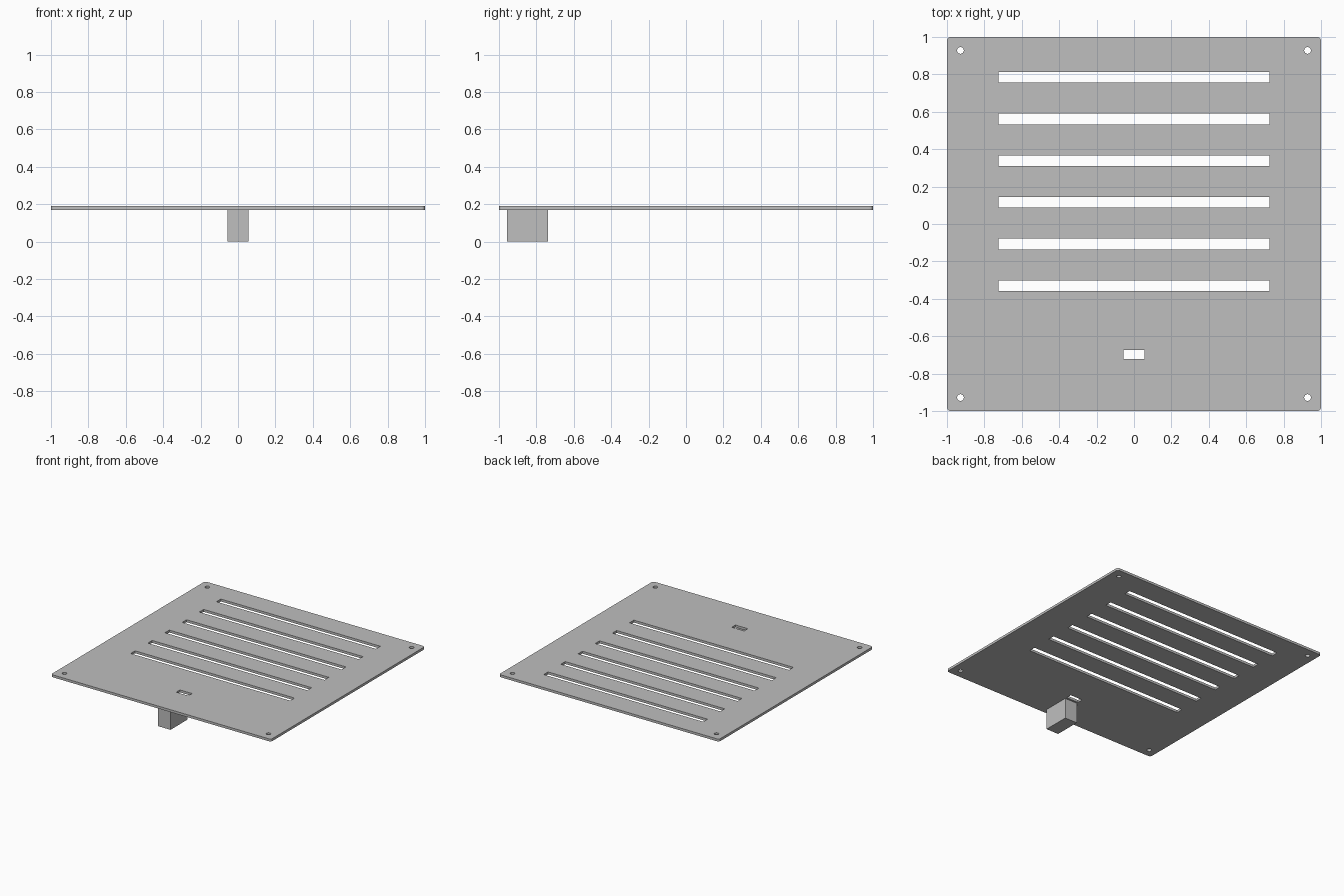
import bpy
import math

if "Cube" in bpy.data.objects:
    bpy.data.objects.remove(bpy.data.objects["Cube"])

PLATE_BOTTOM, PLATE_TOP = 0.17, 0.19

grey = bpy.data.materials.new("plain grey")
grey.diffuse_color = (0.52, 0.52, 0.52, 1)
grey.use_nodes = True
grey.node_tree.nodes["Principled BSDF"].inputs["Base Color"].default_value = grey.diffuse_color


def rounded_rect(cx, cy, hx, hy, r, steps=6):
    """Outline of a rectangle with rounded corners."""
    pts = []
    for i, (sx, sy) in enumerate([(1, 1), (-1, 1), (-1, -1), (1, -1)]):
        for k in range(steps + 1):
            a = math.pi / 2 * (i + k / steps)
            pts.append((cx + sx * (hx - r) + r * math.cos(a),
                        cy + sy * (hy - r) + r * math.sin(a)))
    return pts


def rect(cx, cy, hx, hy):
    return [(cx + hx, cy + hy), (cx - hx, cy + hy), (cx - hx, cy - hy), (cx + hx, cy - hy)]


def circle(cx, cy, r, n=24):
    return [(cx + r * math.cos(2 * math.pi * k / n), cy + r * math.sin(2 * math.pi * k / n))
            for k in range(n)]


# Plate outline, then its openings
loops = [rounded_rect(0, 0, 1, 1, 0.02)]
loops += [rect(0, 0.784 - 0.2228 * i, 0.725, 0.0285) for i in range(6)]     # long vents
loops.append(rect(0, -0.698, 0.056, 0.024))                                 # small slot
loops += [circle(sx * 0.928, sy * 0.928, 0.018) for sx in (-1, 1) for sy in (-1, 1)]

# Filled and extruded profile, turned into a mesh
curve = bpy.data.curves.new("vent_plate", "CURVE")
curve.dimensions = "2D"
curve.fill_mode = "BOTH"
curve.extrude = (PLATE_TOP - PLATE_BOTTOM) / 2
for pts in loops:
    s = curve.splines.new("POLY")
    s.points.add(len(pts) - 1)
    for p, (x, y) in zip(s.points, pts):
        p.co = (x, y, 0, 1)
    s.use_cyclic_u = True
curve.materials.append(grey)
plate = bpy.data.objects.new("vent_plate", curve)
plate.location.z = (PLATE_TOP + PLATE_BOTTOM) / 2
bpy.context.collection.objects.link(plate)
bpy.context.view_layer.objects.active = plate
plate.select_set(True)
bpy.ops.object.convert(target="MESH")
bpy.ops.object.shade_flat()

# Block hanging under the front edge
bpy.ops.mesh.primitive_cube_add(size=1, location=(0, -0.8475, PLATE_BOTTOM / 2))
block = bpy.context.object
block.name = "handle_block"
block.scale = (0.113, 0.219, PLATE_BOTTOM)
block.data.materials.append(grey)
